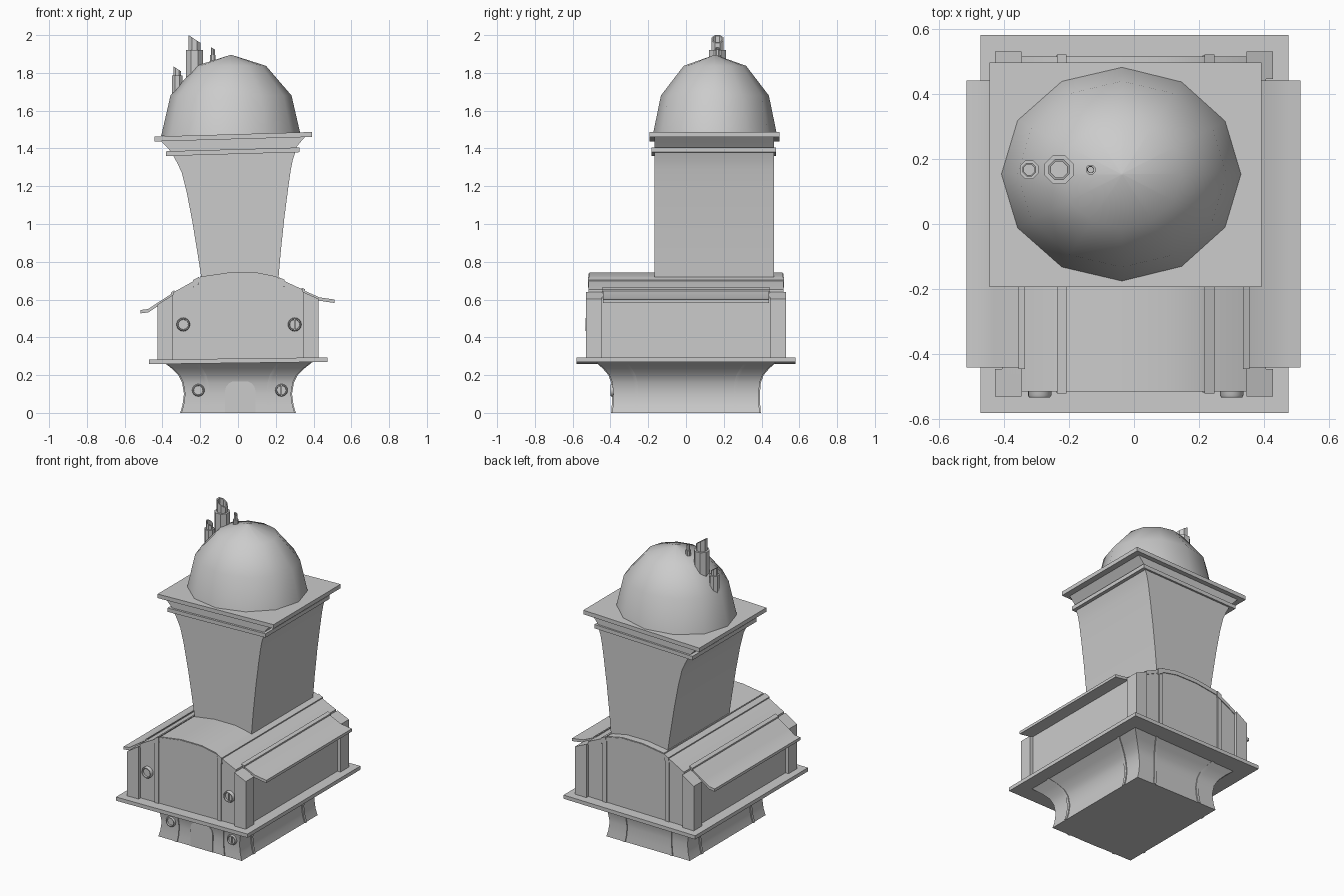
import bpy, bmesh
from math import sin, cos, pi, radians

if "Cube" in bpy.data.objects:
    bpy.data.objects.remove(bpy.data.objects["Cube"])


def loft(name, rings, smooth=40):
    """Skin a closed solid through rings that share one point count."""
    bm = bmesh.new()
    vs = [[bm.verts.new(p) for p in r] for r in rings]
    n = len(rings[0])
    for a, b in zip(vs, vs[1:]):
        for i in range(n):
            j = (i + 1) % n
            bm.faces.new((a[i], a[j], b[j], b[i]))
    bm.faces.new(vs[0][::-1])
    bm.faces.new(vs[-1])
    bmesh.ops.recalc_face_normals(bm, faces=bm.faces)
    me = bpy.data.meshes.new(name)
    bm.to_mesh(me)
    bm.free()
    me.shade_smooth()
    me.set_sharp_from_angle(angle=radians(smooth))
    ob = bpy.data.objects.new(name, me)
    bpy.context.collection.objects.link(ob)
    return ob


def rect(x0, x1, y0, y1, z, tilt=0):
    """Rectangle ring, raised by tilt on its right side."""
    return [(x0, y0, z), (x1, y0, z + tilt), (x1, y1, z + tilt), (x0, y1, z)]


def box(name, x0, x1, y0, y1, z0, z1, tilt=0):
    return loft(name, [rect(x0, x1, y0, y1, z0, tilt), rect(x0, x1, y0, y1, z1, tilt)])


def prism(name, pts, y0, y1):
    """Extrude an x-z outline along y."""
    return loft(name, [[(x, y, z) for x, z in pts] for y in (y0, y1)])


# Flared base with ribs that follow the flare
flare = [(0, .30, .39), (.04, .288, .387), (.10, .28, .385), (.16, .29, .39),
         (.20, .31, .405), (.235, .345, .435), (.27, .39, .475)]
loft("base", [rect(-hx, hx, -hy, hy, z) for z, hx, hy in flare])
for s in (-1, 1):
    for t in (-1, 1):
        ends, sides = [], []
        for z, hx, hy in flare:
            cx, cy = s * .57 * hx, t * .68 * hy
            e, f = sorted((t * (hy - .02), t * (hy + .006)))
            ends.append(rect(cx - .009, cx + .009, e, f, z))
            e, f = sorted((s * (hx - .02), s * (hx + .006)))
            sides.append(rect(e, f, cy - .009, cy + .009, z))
        loft("base_end_rib", ends)
        loft("base_side_rib", sides)

# Arched door on the front
arch = [(-.068, 0), (.092, 0)] + [
    (.012 + .08 * cos(a), .12 + .055 * sin(a)) for a in [i * pi / 8 for i in range(9)]]
prism("door", arch, -.392, -.37)

# Ledge over the base
box("base_ledge", -.472, .475, -.58, .58, .258, .282, .012)

# Roof curve shared by the roof and everything beneath it
curve = [(-.515, .535), (-.475, .54), (-.43, .57), (-.345, .625), (-.20, .705), (-.05, .727),
         (.10, .727), (.20, .707), (.345, .64), (.43, .602), (.475, .595), (.512, .59)]


def roof_z(x):
    for (a, p), (b, q) in zip(curve, curve[1:]):
        if a <= x <= b:
            return p + (q - p) * (x - a) / (b - a)


def roof_points(x0, x1):
    xs = [x0] + [x for x, _ in curve if x0 < x < x1] + [x1]
    return [(x, roof_z(x)) for x in xs]


def roof_strip(name, x0, x1, y0, y1, low, high):
    p = roof_points(x0, x1)
    prism(name, [(x, z + low) for x, z in p] + [(x, z + high) for x, z in p[::-1]], y0, y1)


def wall(name, x0, x1, y0, y1):
    p = roof_points(x0, x1)
    prism(name, [(x0, .27)] + p + [(x1, .27)], y0, y1)


# House body, corner posts and thin end ribs
wall("house_body", -.35, .35, -.51, .51)
wall("house_sides", -.405, .405, -.46, .46)
for s in (-1, 1):
    for t in (-1, 1):
        x0, x1 = sorted((s * .345, s * .427))
        y0, y1 = sorted((t * .445, t * .53))
        wall("corner_post", x0, x1, y0, y1)
        y0, y1 = sorted((t * .49, t * .517))
        wall("house_end_rib", s * .225 - .014, s * .225 + .014, y0, y1)

# Roof crown, lower eaves and raised ribs
roof_strip("roof_crown", -.345, .345, -.515, .515, -.012, .012)
for x0, x1 in ((-.515, -.335), (.335, .512)):
    roof_strip("roof_eave", x0, x1, -.44, .44, -.008, .010)
for x0, x1 in ((-.237, -.207), (.217, .247), (-.355, -.335), (.335, .355)):
    y = .52 if abs(x0) < .3 else .445
    roof_strip("roof_rib", x0, x1, -y, y, -.02, .019)
roof_strip("roof_ridge", -.20, .215, -.512, .512, 0, .016)

# Flared tower
tower = [(-.19, .213, .69, .01), (-.215, .227, .85, .01), (-.243, .245, 1.02, .01),
         (-.272, .265, 1.17, .015), (-.297, .28, 1.27, .02), (-.32, .29, 1.32, .02),
         (-.345, .305, 1.365, .02)]
loft("tower", [rect(a, b, -.168, .465, z, t) for a, b, z, t in tower])

# Stepped cornice, slightly leaning
box("cornice_lower", -.38, .325, -.182, .477, 1.36, 1.385, .02)
loft("cornice_neck", [rect(a, b, -.168, .465, z, .022) for a, b, z in
     ((-.352, .305, 1.38), (-.375, .325, 1.405), (-.415, .36, 1.445))])
box("cornice_top", -.443, .392, -.194, .496, 1.437, 1.463, .024)

# Twelve-sided dome
dome = [(1.0, 0)] + [(cos(a), sin(a)) for a in (pi / 6, pi / 3)] + [(.01, 1)]
rings = [[(-.037 + .37 * r * cos(i * pi / 6), .153 + .33 * r * sin(i * pi / 6), 1.465 + .43 * h)
          for i in range(12)] for r, h in dome]
loft("dome", rings)


# Hollow, slant-cut chimney pipes
def pipe(name, x, r, z0, z1, z2):
    def ring(rad, z, slant=0):
        return [(x + rad * cos(a), .167 + rad * sin(a), z - slant * rad * cos(a))
                for a in [(i + .5) * pi / 4 for i in range(8)]]
    q = r * .72
    loft(name, [ring(r, z0), ring(r, z1), ring(q, z1), ring(q, z2 - .6 * q, .65),
                ring(q * .78, z2 - .6 * q, .65), ring(q * .78, z1 - .01)])


pipe("chimney_large", -.23, .048, 1.70, 1.922, 2.0)
pipe("chimney_medium", -.322, .031, 1.55, 1.785, 1.835)
pipe("chimney_small", -.133, .016, 1.78, 1.895, 1.937)


# Round portholes on the front
def porthole(x, y, z, r):
    prof = [(r, y + .03), (r, y - .008), (r * .9, y - .014), (r * .76, y - .014), (r * .72, y - .002)]
    loft("porthole", [[(x + a * cos(i * pi / 8), b, z + a * sin(i * pi / 8))
                       for i in range(16)] for a, b in prof])
    if x > 0:
        box("porthole_bar", x - .004, x + .004, y - .010, y, z - r * .8, z + r * .8)


porthole(-.29, -.518, .468, .036)
porthole(.30, -.518, .468, .036)
porthole(-.21, -.387, .12, .033)
porthole(.23, -.387, .12, .033)
